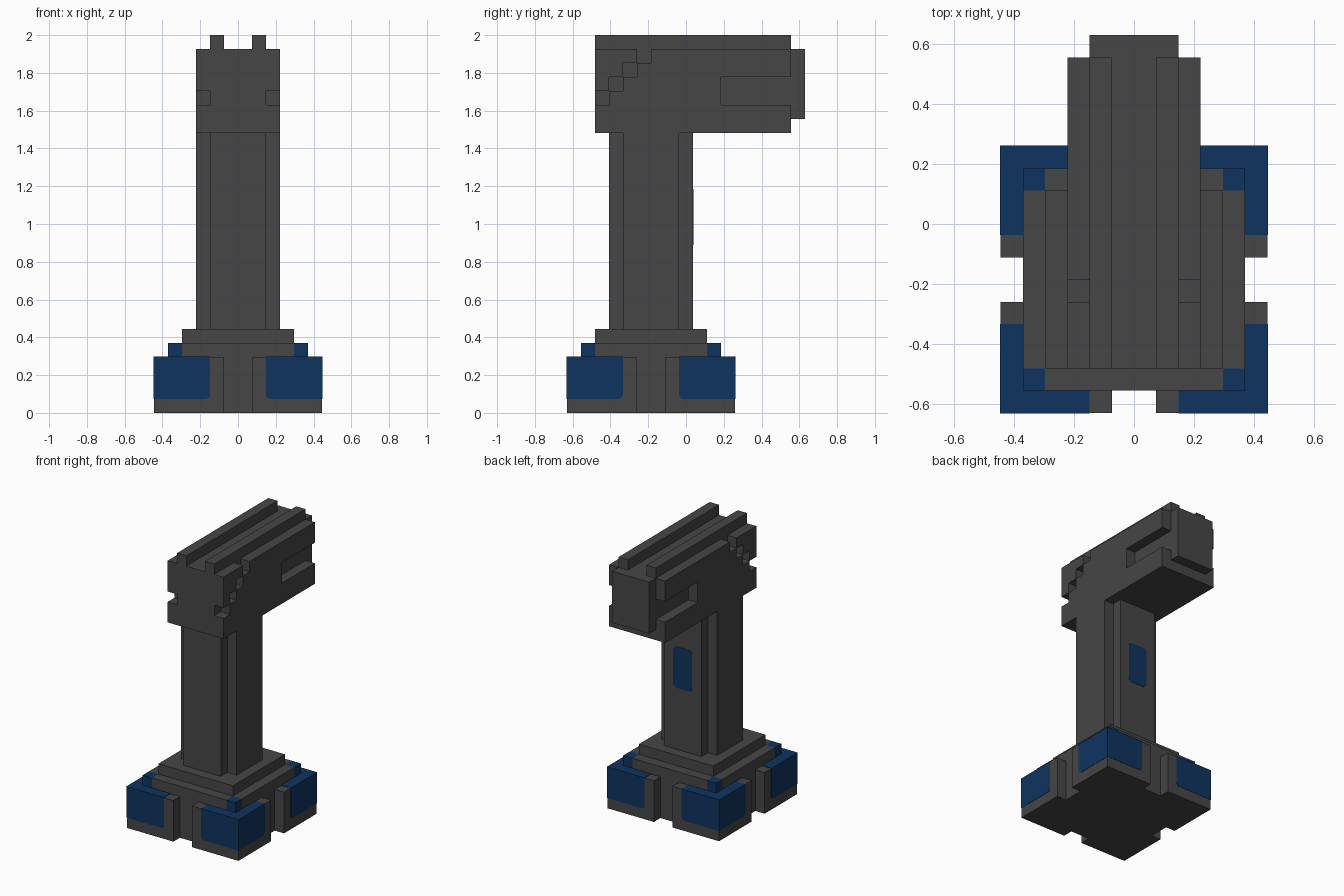
import bpy, bmesh, math

if "Cube" in bpy.data.objects:
    bpy.data.objects.remove(bpy.data.objects["Cube"], do_unlink=True)

U = 2 / 27            # one block
E = 0.03              # panel proudness, in blocks
ORIGIN = (0, -2.5 * U, 0)   # centre line of the tower


def material(name, rgb):
    m = bpy.data.materials.new(name)
    m.use_nodes = True
    m.diffuse_color = (*rgb, 1)
    bsdf = m.node_tree.nodes["Principled BSDF"]
    bsdf.inputs["Base Color"].default_value = (*rgb, 1)
    bsdf.inputs["Roughness"].default_value = 0.8
    return m


GREY = material("dark grey", (0.061, 0.061, 0.061))
BLUE = material("navy blue", (0.0048, 0.0343, 0.117))


def prism(name, pts, axis, a, b, mat, mirror=""):
    """Extrude a flat outline from a to b along an axis, then mirror it."""
    place = {"x": lambda p, d: (d, p[0], p[1]),
             "y": lambda p, d: (p[0], d, p[1]),
             "z": lambda p, d: (p[0], p[1], d)}[axis]
    bm = bmesh.new()
    ends = [[bm.verts.new([c * U for c in place(p, d)]) for p in pts] for d in (a, b)]
    bm.faces.new(ends[0])
    bm.faces.new(ends[1][::-1])
    n = len(pts)
    for i in range(n):
        j = (i + 1) % n
        bm.faces.new((ends[0][i], ends[0][j], ends[1][j], ends[1][i]))
    bmesh.ops.recalc_face_normals(bm, faces=bm.faces)
    me = bpy.data.meshes.new(name)
    bm.to_mesh(me)
    bm.free()
    me.materials.append(mat)
    ob = bpy.data.objects.new(name, me)
    ob.location = ORIGIN
    bpy.context.collection.objects.link(ob)
    if mirror:
        mod = ob.modifiers.new("Mirror", "MIRROR")
        mod.use_axis = ["x" in mirror, "y" in mirror, False]
        mod.use_mirror_merge = False
    return ob


def rect(x0, y0, x1, y1):
    return [(x0, y0), (x1, y0), (x1, y1), (x0, y1)]


def four_way(quarter):
    """Repeat a corner outline around the centre, a quarter turn each time."""
    out, pts = [], quarter
    for _ in range(4):
        out += pts
        pts = [(y, -x) for x, y in pts]
    return out


def arc(cx, cy, r, start, steps=5):
    """Quarter arc, anticlockwise from the start angle in degrees."""
    angles = [math.radians(start + 90 * i / steps) for i in range(steps + 1)]
    return [(cx + r * math.cos(t), cy + r * math.sin(t)) for t in angles]


# Stepped base with a notch in the middle of each side
prism("base", four_way([(1, 5), (1, 6), (6, 6), (6, 1), (5, 1)]), "z", 0, 4, GREY)
prism("base_step", four_way([(4, 5), (4, 4), (5, 4)]), "z", 4, 5, GREY)
prism("base_step_corners", rect(4, 4, 5, 5), "z", 4, 5, BLUE, "xy")
prism("column_plinth", rect(-4, -4, 4, 4), "z", 5, 6, GREY)

# Blue panels wrapped around the base corners, lower inner corner rounded
R = 0.33
side = arc(2 + R, 1 + R, R, 180) + [(6 + E, 1), (6 + E, 4 + E), (2, 4 + E)]
prism("base_front_back_panels", side, "y", 6 - E, 6 + E, BLUE, "xy")
prism("base_side_panels", side, "x", 6 - E, 6 + E, BLUE, "xy")
top = [(2, 5), (5, 5), (5, 2), (6 + E, 2), (6 + E, 6 + E), (2, 6 + E)]
prism("base_top_panels", top, "z", 4 - E, 4 + E, BLUE, "xy")

# Cross-shaped column with a rounded panel on its back
prism("column", four_way([(2, 3), (2, 2), (3, 2)]), "z", 6, 20, GREY)
plate = (arc(-1 + R, 12 + R, R, 180) + arc(1 - R, 12 + R, R, 270)
         + arc(1 - R, 16 - R, R, 0) + arc(-1 + R, 16 - R, R, 90))
prism("column_back_panel", plate, "y", 3 - E, 3 + E, BLUE)

# Head: core, back block and top rails
prism("head_core", rect(-2, -4, 2, 10), "z", 20, 26, GREY)
prism("head_back_block", rect(-2, 10, 2, 11), "z", 21, 26, GREY)
prism("head_rails", rect(1, -4, 2, 10), "z", 26, 27, GREY, "x")

# Head side plates, split by a stair-shaped groove and slotted at the back
cheek = [(-4, 20), (10, 20), (10, 22), (5, 22), (5, 24), (10, 24), (10, 26), (0, 26)]
cheek += [(0, 25), (-1, 25), (-1, 24), (-2, 24), (-2, 23), (-3, 23), (-3, 22), (-4, 22)]
prism("head_side_plates", cheek, "x", 2, 3, GREY, "x")
brow = [(-4, 23), (-3, 23), (-3, 24), (-2, 24), (-2, 25), (-1, 25), (-1, 26), (-4, 26)]
prism("head_front_corners", brow, "x", 2, 3, GREY, "x")
